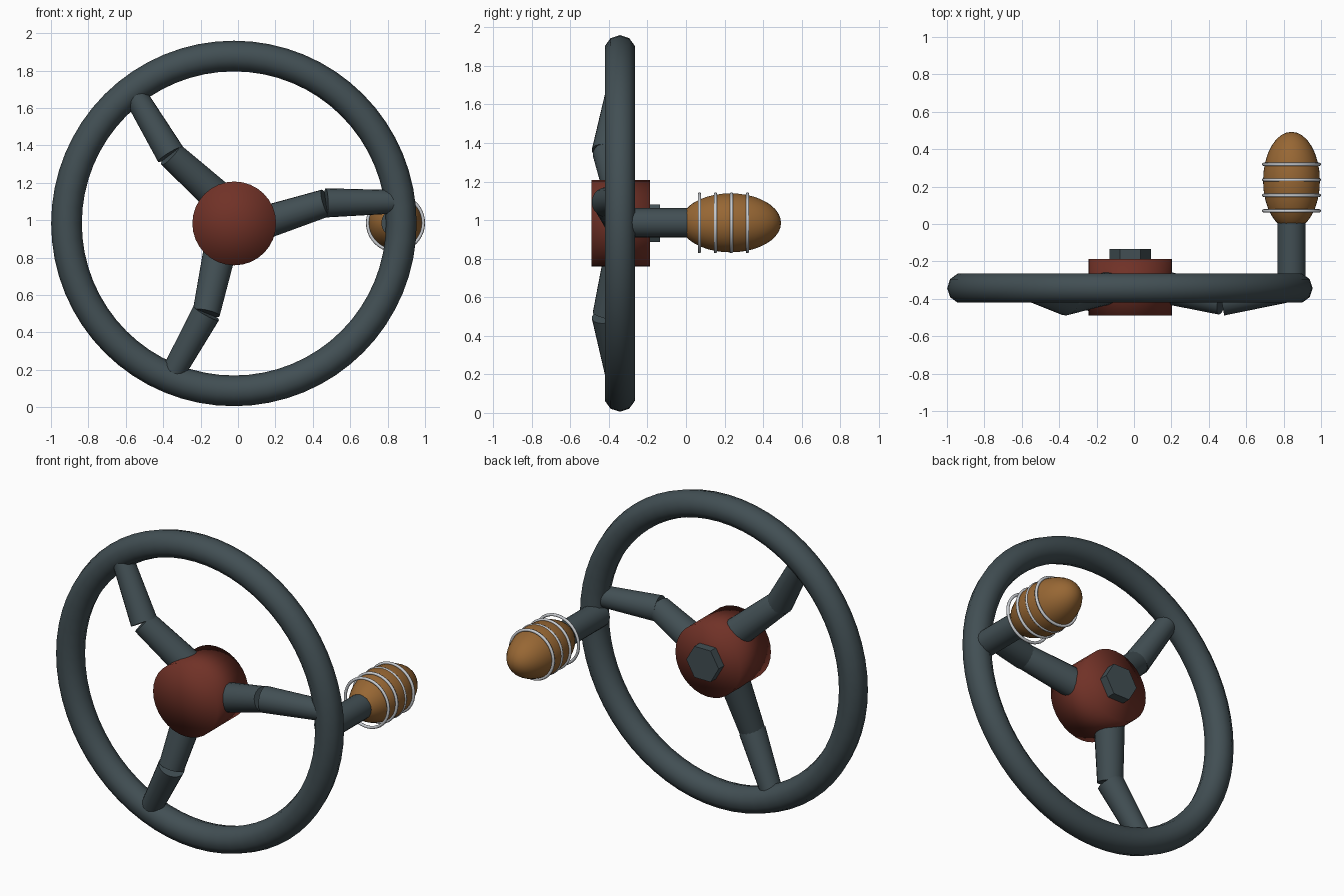
import bpy, bmesh, math
from mathutils import Vector, Matrix

cube = bpy.data.objects.get("Cube")
if cube:
    bpy.data.objects.remove(cube, do_unlink=True)


def material(name, rgb):
    m = bpy.data.materials.new(name)
    m.use_nodes = True
    m.diffuse_color = (*rgb, 1)
    m.node_tree.nodes["Principled BSDF"].inputs["Base Color"].default_value = (*rgb, 1)
    return m


iron = material("dark_iron", (0.054, 0.078, 0.088))
red = material("rust_red", (0.162, 0.031, 0.02))
wood = material("brown_wood", (0.31, 0.135, 0.034))
steel = material("pale_steel", (0.58, 0.6, 0.63))

CX, CZ = -0.02, 0.983      # wheel axis
RIM_Y = -0.343             # wheel plane
GRIP_X, GRIP_Z = 0.842, 0.986


def tube(name, mat, a, b, r1, r2, sides=20, smooth=True, soft_caps=False):
    """Tapered cylinder between two points, with fan caps."""
    a, b = Vector(a), Vector(b)
    axis = (b - a).normalized()
    u = axis.cross(Vector((0, 0, 1))).normalized()
    v = axis.cross(u)
    bm = bmesh.new()
    rings = []
    for centre, r in ((a, r1), (b, r2)):
        angles = [math.tau * i / sides for i in range(sides)]
        rings.append([bm.verts.new(centre + r * (u * math.cos(t) + v * math.sin(t)))
                      for t in angles])
    hubs = [bm.verts.new(a), bm.verts.new(b)]
    for i in range(sides):
        j = (i + 1) % sides
        side = bm.faces.new((rings[0][i], rings[0][j], rings[1][j], rings[1][i]))
        side.smooth = smooth
        for ring, hub in zip(rings, hubs):
            bm.faces.new((ring[i], ring[j], hub)).smooth = soft_caps
    bmesh.ops.recalc_face_normals(bm, faces=bm.faces)
    mesh = bpy.data.meshes.new(name)
    bm.to_mesh(mesh)
    bm.free()
    mesh.materials.append(mat)
    obj = bpy.data.objects.new(name, mesh)
    bpy.context.collection.objects.link(obj)
    return obj


def ring(name, mat, centre, major, minor, segments, sides):
    """Smooth torus whose axis runs front to back."""
    bpy.ops.mesh.primitive_torus_add(
        location=centre, rotation=(math.pi / 2, 0, 0), major_radius=major,
        minor_radius=minor, major_segments=segments, minor_segments=sides)
    obj = bpy.context.object
    obj.name = name
    obj.data.materials.append(mat)
    obj.data.shade_smooth()
    return obj


# Wheel rim, hub and hexagonal nut
ring("rim", iron, (CX - 0.002, RIM_Y, CZ), 0.895, 0.082, 64, 10)
tube("hub", red, (CX, -0.49, CZ), (CX, -0.187, CZ), 0.224, 0.224, 32, soft_caps=True)
tube("hub_nut", iron, (CX, -0.22, CZ), (CX, -0.134, CZ), 0.112, 0.112, 6, smooth=False)

# Three bent spokes, each of an inner and an outer tapered tube
start = Vector((0.13, -0.325, -0.005))
bend = Vector((0.49, -0.412, 0.11))
end = Vector((0.875, -0.35, 0.116))
for n, label in enumerate(("left", "upper", "lower")):
    spin = Matrix.Translation((CX, 0, CZ)) @ Matrix.Rotation(-n * math.tau / 3, 4, 'Y')
    p, q, r = spin @ start, spin @ bend, spin @ end
    tube(label + "_spoke_inner", iron, p, q, 0.09, 0.074)
    tube(label + "_spoke_outer", iron, q, r, 0.078, 0.062)

# Crank handle: shaft, egg-shaped grip and wire bands
tube("handle_shaft", iron, (GRIP_X, RIM_Y, GRIP_Z), (GRIP_X, 0.03, GRIP_Z), 0.076, 0.076)
bpy.ops.mesh.primitive_uv_sphere_add(segments=32, ring_count=20, radius=1,
                                     location=(GRIP_X, 0.231, GRIP_Z))
grip = bpy.context.object
grip.name = "handle_grip"
grip.data.transform(Matrix.Diagonal((0.152, 0.262, 0.153, 1)))
grip.data.materials.append(wood)
grip.data.shade_smooth()
for n in range(4):
    ring("grip_band_%d" % (n + 1), steel, (GRIP_X, 0.07 + 0.083 * n, GRIP_Z),
         0.149, 0.009, 40, 8)
